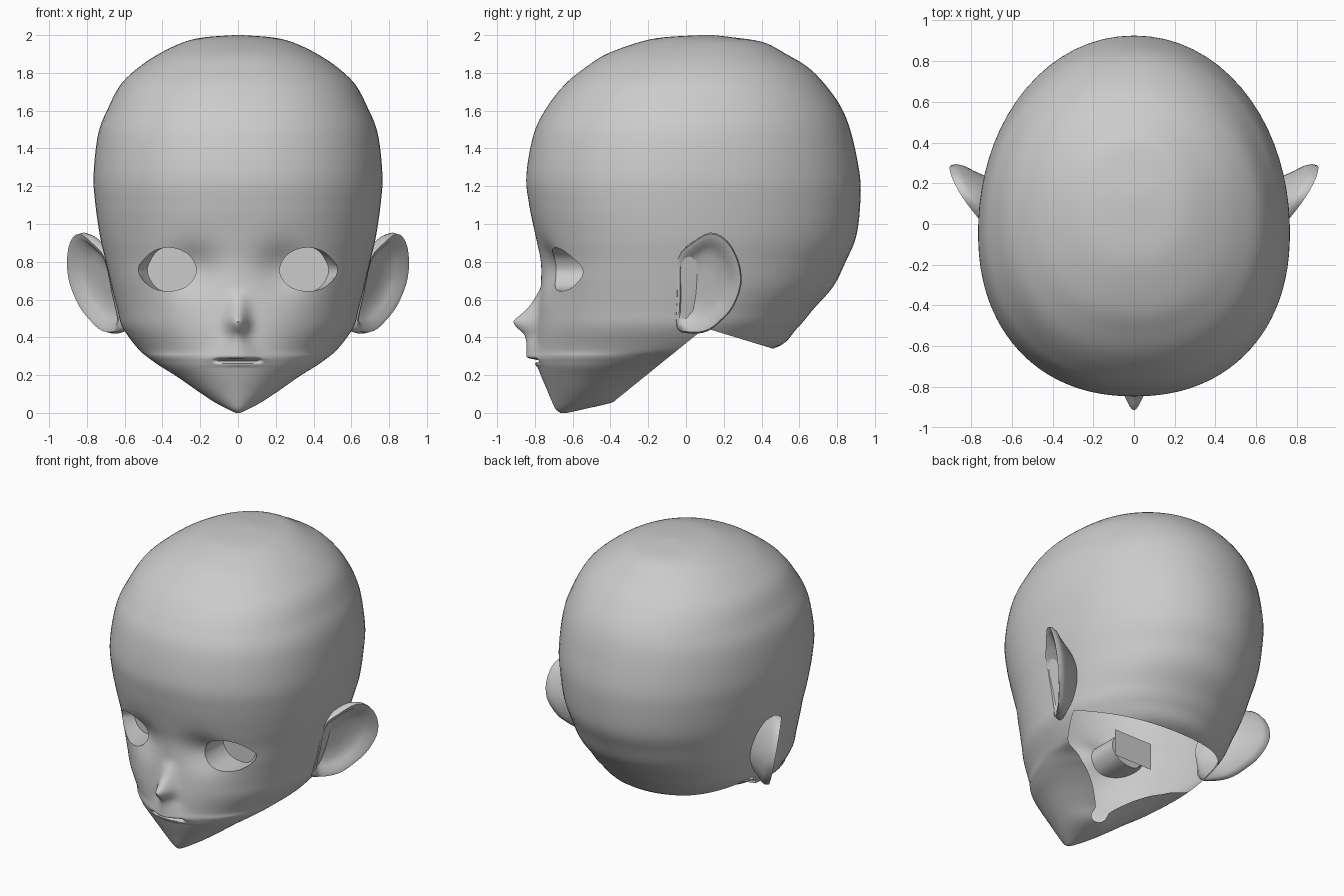
import bpy, bmesh, math
from mathutils import Vector

if "Cube" in bpy.data.objects:
    bpy.data.objects.remove(bpy.data.objects["Cube"])


def catmull(pts, per, closed=False):
    """Smooth curve through points of any dimension."""
    n, out = len(pts), []
    for i in range(n if closed else n - 1):
        idx = [i - 1, i, i + 1, i + 2]
        idx = [j % n if closed else min(max(j, 0), n - 1) for j in idx]
        a, b, c, d = (pts[j] for j in idx)
        for k in range(per):
            t = k / per
            out.append(tuple(0.5 * (2 * q + (r - p) * t + (2 * p - 5 * q + 4 * r - s) * t * t
                                    + (3 * q - p - 3 * r + s) * t ** 3)
                             for p, q, r, s in zip(a, b, c, d)))
    if not closed:
        out.append(tuple(pts[-1]))
    return out


def lerp_table(tab, z):
    """Piecewise linear lookup, table in rising z."""
    if z <= tab[0][0] or z >= tab[-1][0]:
        return 0.0
    for (z0, v0), (z1, v1) in zip(tab, tab[1:]):
        if z0 <= z <= z1:
            return v0 + (v1 - v0) * (z - z0) / (z1 - z0)


def loft(name, rings):
    """Closed solid from rings of equal length, capped at both ends."""
    bm = bmesh.new()
    rows = [[bm.verts.new(p) for p in r] for r in rings]
    n = len(rows[0])
    for a, b in zip(rows, rows[1:]):
        for i in range(n):
            j = (i + 1) % n
            bm.faces.new((a[i], a[j], b[j], b[i]))
    bm.faces.new(rows[0])
    bm.faces.new(rows[-1])
    bmesh.ops.recalc_face_normals(bm, faces=bm.faces)
    me = bpy.data.meshes.new(name)
    bm.to_mesh(me)
    bm.free()
    ob = bpy.data.objects.new(name, me)
    bpy.context.collection.objects.link(ob)
    return ob


def activate(ob):
    bpy.ops.object.select_all(action='DESELECT')
    ob.select_set(True)
    bpy.context.view_layer.objects.active = ob


def smooth(ob, deg):
    activate(ob)
    bpy.ops.object.shade_smooth_by_angle(angle=math.radians(deg))


# Head sections: z, front y, back y, half width, y of widest point
KEYS = [
    (2.0, 0.08, 0.14, 0.02, 0.11), (1.988, -0.12, 0.25, 0.18, 0.09),
    (1.962, -0.25, 0.41, 0.29, 0.08), (1.90, -0.42, 0.53, 0.42, 0.06),
    (1.83, -0.53, 0.645, 0.525, 0.04), (1.74, -0.64, 0.735, 0.62, 0.02),
    (1.62, -0.735, 0.82, 0.685, 0.0), (1.48, -0.805, 0.875, 0.74, -0.02),
    (1.26, -0.845, 0.92, 0.765, -0.04), (1.10, -0.83, 0.922, 0.755, -0.05),
    (0.93, -0.795, 0.90, 0.73, -0.05), (0.80, -0.77, 0.845, 0.70, -0.05),
    (0.67, -0.77, 0.78, 0.67, -0.05), (0.55, -0.78, 0.675, 0.64, -0.06),
    (0.45, -0.79, 0.59, 0.61, -0.08), (0.34, -0.797, 0.46, 0.53, -0.14),
    (0.30, -0.80, 0.08, 0.485, -0.25), (0.27, -0.795, -0.03, 0.445, -0.31),
    (0.24, -0.785, -0.10, 0.40, -0.37), (0.19, -0.765, -0.19, 0.32, -0.44),
    (0.12, -0.735, -0.30, 0.22, -0.51), (0.06, -0.71, -0.38, 0.13, -0.56),
    (0.02, -0.69, -0.54, 0.055, -0.62), (0.0, -0.665, -0.63, 0.012, -0.65)]

# Nose ridge and lips: how far they stand out, by height
NOSE = [(0.24, 0), (0.265, 0.012), (0.29, 0.045), (0.31, 0.045), (0.38, 0.05), (0.42, 0.065),
        (0.45, 0.105), (0.48, 0.13), (0.50, 0.115), (0.54, 0.07), (0.58, 0.04), (0.66, 0)]


def relief(x, z):
    sig = 0.042 if z > 0.4 else 0.042 + (0.4 - z) * 0.4
    out = lerp_table(NOSE, z) * math.exp(-(x / sig) ** 2 / 1.6)
    # mouth slit and inner eye hollows
    out -= 0.05 * math.exp(-((z - 0.277) / 0.010) ** 2) * max(0, 1 - (x / 0.13) ** 4)
    out -= 0.055 * math.exp(-((abs(x) - 0.24) / 0.13) ** 2 - ((z - 0.76) / 0.12) ** 2)
    return out


def section(key, cols=112):
    z, yf, yb, w, ym = key
    nf = 1.85 + 0.35 * min(1, max(0, z - 0.1) / 0.6)
    ring = []
    for i in range(cols):
        u = 2 * math.pi * i / cols
        u = u if u <= math.pi else u - 2 * math.pi
        t = u - 0.7 * math.sin(u)          # more columns at the face
        s, c = math.sin(t), math.cos(t)
        n = nf if c > 0 else 2.05
        x = w * math.copysign(abs(s) ** (2 / n), s)
        r = abs(c) ** (2 / n)
        y = ym - (ym - yf) * r - relief(x, z) if c > 0 else ym + (yb - ym) * r
        ring.append((x, y, z))
    return ring


head = loft("head", [section(k) for k in catmull(KEYS, 6)])

# Eye sockets: almond opening, tapering at the outer corner to a flat back
ALMOND = catmull([(0.22, 0.75), (0.25, 0.825), (0.32, 0.868), (0.40, 0.872), (0.47, 0.84),
                  (0.53, 0.76), (0.49, 0.69), (0.42, 0.65), (0.33, 0.648), (0.26, 0.68)], 4, True)
for side in (-1, 1):
    full = [(side * x, z) for x, z in ALMOND]
    back = [(side * min(x, 0.40 + (x - 0.40) * 0.62), z) for x, z in ALMOND]
    cutter = loft("eye_cutter", [[(x, y, z) for x, z in o]
                                 for o, y in ((full, -1.0), (full, -0.55), (back, -0.48))])
    cutter.hide_render = True
    mod = head.modifiers.new("eye", 'BOOLEAN')
    mod.operation, mod.solver, mod.object = 'DIFFERENCE', 'EXACT', cutter
    activate(head)
    bpy.ops.object.modifier_apply(modifier="eye")
    bpy.data.objects.remove(cutter, do_unlink=True)

# Neck opening: slice along the jaw plane and the nape plane, drop what is below
THROAT, EAR, NAPE = (-0.37, 0.07), (0.10, 0.45), (0.46, 0.34)


def height(p, q, y):
    return p[1] + (q[1] - p[1]) * (y - p[0]) / (q[0] - p[0])


bm = bmesh.new()
bm.from_mesh(head.data)
for p, q in ((THROAT, EAR), (EAR, NAPE)):
    bmesh.ops.bisect_plane(bm, geom=bm.verts[:] + bm.edges[:] + bm.faces[:], dist=1e-5,
                           plane_co=(0, p[0], p[1]), plane_no=(0, p[1] - q[1], q[0] - p[0]))
gone = []
for f in bm.faces:
    c = f.calc_center_median()
    if c.z < min(height(THROAT, EAR, c.y), height(EAR, NAPE, c.y)) - 1e-5:
        gone.append(f)
bmesh.ops.delete(bm, geom=gone, context='FACES')
bm.to_mesh(head.data)
bm.free()
smooth(head, 50)

# Small flat panels inside, behind the eyes
for side, label in ((-1, "left"), (1, "right")):
    bpy.ops.mesh.primitive_plane_add(size=1, location=(side * 0.37, -0.45, 0.76),
                                     rotation=(math.pi / 2, 0, 0))
    panel = bpy.context.object
    panel.name = label + "_eye_panel"
    panel.scale = (0.30, 0.19, 1)

# Ears: slanted outline, rolled rim and hollow bowl, mirrored
EAR_LINE = catmull([(-0.045, 0.82), (0.03, 0.90), (0.13, 0.955), (0.22, 0.91), (0.28, 0.80),
                    (0.293, 0.68), (0.25, 0.56), (0.19, 0.49), (0.12, 0.435), (0.04, 0.42),
                    (-0.05, 0.45), (-0.05, 0.62)], 3, True)


def ear_ring(scale, dx):
    ring = []
    for y, z in EAR_LINE:
        y, z = 0.09 + (y - 0.09) * scale, 0.69 + (z - 0.69) * scale
        ring.append((0.69 + 0.65 * y + 0.2 * (z - 0.7) + dx, y, z))
    return ring


ears = loft("ears", [ear_ring(*r) for r in (
    (0.5, -0.18), (0.84, -0.07), (0.96, -0.04), (1.0, -0.01), (0.97, 0.018),
    (0.86, 0.012), (0.74, -0.025), (0.55, -0.05), (0.25, -0.055))])
ears.modifiers.new("mirror", 'MIRROR')
smooth(ears, 60)
